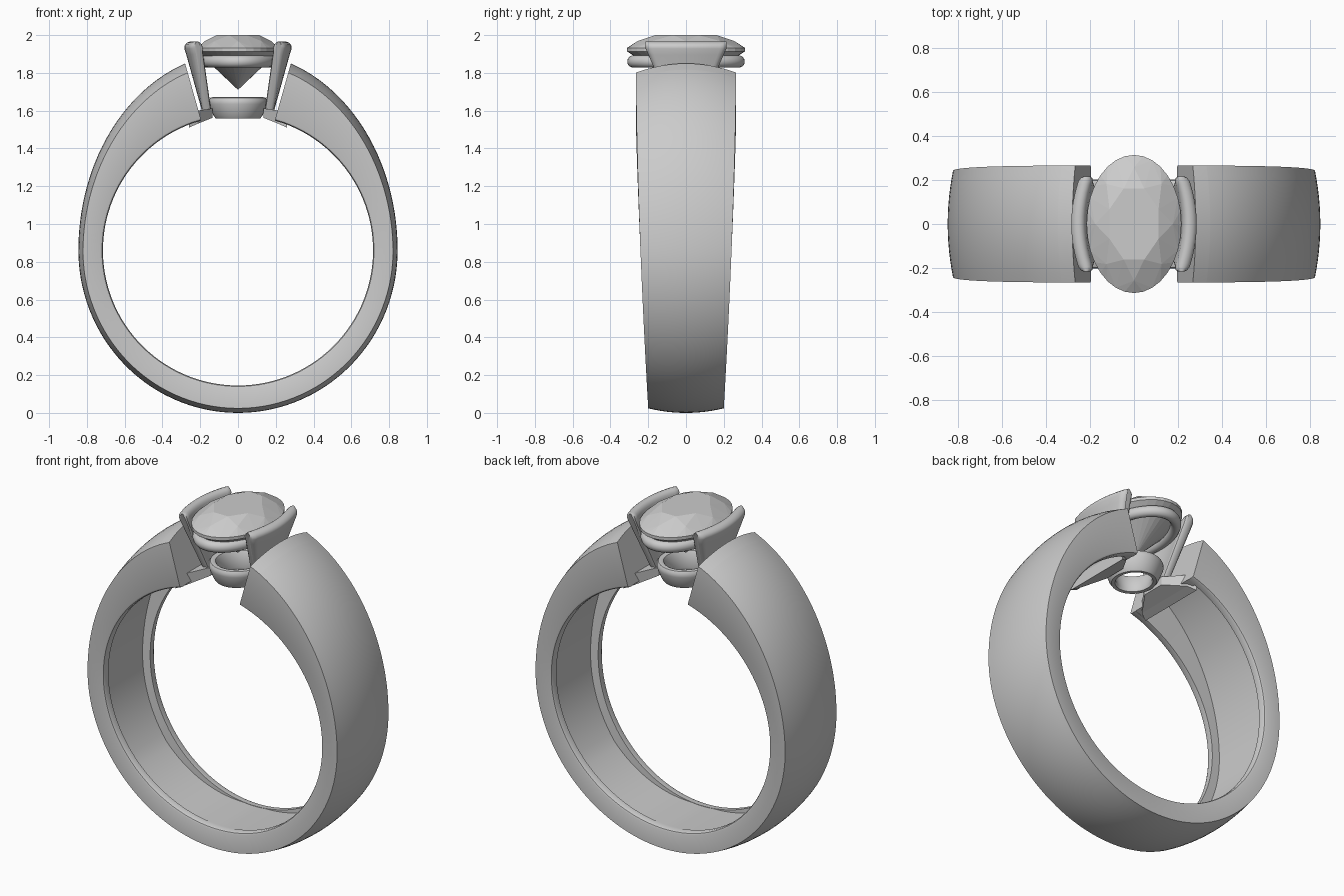
import bpy, bmesh
from math import sin, cos, pi, radians, hypot

if "Cube" in bpy.data.objects:
    bpy.data.objects.remove(bpy.data.objects["Cube"])

CZ = 0.86      # height of the finger hole's centre
RI = 0.715     # finger hole radius


def finish(name, bm, angle=30):
    bmesh.ops.recalc_face_normals(bm, faces=bm.faces)
    me = bpy.data.meshes.new(name)
    bm.to_mesh(me)
    bm.free()
    ob = bpy.data.objects.new(name, me)
    bpy.context.collection.objects.link(ob)
    if angle:
        bpy.ops.object.select_all(action='DESELECT')
        ob.select_set(True)
        bpy.context.view_layer.objects.active = ob
        bpy.ops.object.shade_smooth_by_angle(angle=radians(angle))
    return ob


def loft(name, rings, loop=False, angle=30):
    """Skin closed cross-sections; cap the ends unless they loop round."""
    bm = bmesh.new()
    vs = [[bm.verts.new(p) for p in r] for r in rings]
    n, m = len(vs), len(vs[0])
    for i in range(n if loop else n - 1):
        a, b = vs[i], vs[(i + 1) % n]
        for j in range(m):
            k = (j + 1) % m
            bm.faces.new((a[j], a[k], b[k], b[j]))
    if not loop:
        bm.faces.new(vs[0])
        bm.faces.new(vs[-1])
    return finish(name, bm, angle)


def oval(name, profile, extra_y):
    """Sweep a (radius, z) profile round an oval."""
    rings = []
    for i in range(64):
        a = 2 * pi * i / 64
        rings.append([(r * cos(a), (r + extra_y) * sin(a), z) for r, z in profile])
    return loft(name, rings, loop=True, angle=40)


# Band: domed outside, flat sides, hollowed shoulders
def band_section(deg, hollow):
    a = radians(deg)                       # 0 = bottom of the ring
    dx, dz = sin(a), -cos(a)
    b = 1.049 if dz > 0 else 0.86
    R = 1 / hypot(dx / 0.845, dz / b)
    up = max(0, (dz + 0.1) / 1.1)
    t = min(1, max(0, (CZ + R * dz) / 1.85))
    w = 0.2 + 0.065 * (1 - (1 - t) ** 1.6)
    dome = 0.024 + 0.028 * up ** 2
    hw = w - 0.045
    ramp = min(1, max(0, (abs(deg) - 5) / 45))
    dep = max(0.002, (R - RI - 0.08) * ramp) if hollow else 0.002
    prof = [(w * s / 6, R - dome * (s / 6) ** 2) for s in range(-6, 7)]
    half = [(w, RI + 0.014), (w - 0.004, RI + 0.005), (w - 0.014, RI),
            (hw, RI), (hw, RI + dep)]
    prof += half + [(-y, r) for y, r in reversed(half)]
    return [(r * dx, y, CZ + r * dz) for y, r in prof]


END = 164.2
sections = [band_section(-END, False), band_section(-END + 4, False)]
N = 108
for i in range(N + 1):
    sections.append(band_section((-1 + 2 * i / N) * (END - 4.1), True))
sections += [band_section(END - 4, False), band_section(END, False)]
loft("band", sections)

# Curved side walls gripping the stone, and the feet joining them to the band
def wall_section(side, s, thick):
    pts = []
    prof = [(-0.022, 0.0), (-0.03, 0.9)]
    prof += [(-0.032 * cos(pi * k / 8), 1 + 0.09 * sin(pi * k / 8)) for k in range(9)]
    prof += [(0.03, 0.9), (0.022, 0.0)]
    for off, t in prof:
        y = s * (0.07 + 0.145 * min(t, 1))
        x = 0.168 + 0.084 * min(t, 1.05) - 0.85 * y * y + off * thick
        pts.append((side * x, y, 1.6 + 0.335 * t + off * thick * -0.2))
    return pts


for side, word in ((-1, "left"), (1, "right")):
    stations = [(-1, 0.45), (-0.97, 0.8), (-0.9, 1)]
    stations += [(k / 6, 1) for k in range(-5, 6)]
    stations += [(0.9, 1), (0.97, 0.8), (1, 0.45)]
    loft(word + "_side_wall", [wall_section(side, s, th) for s, th in stations], angle=40)
    foot = []
    for x, y, z0, z1 in ((0.135, 0.07, 1.562, 1.612), (0.215, 0.19, 1.53, 1.6),
                         (0.26, 0.215, 1.51, 1.575)):
        foot.append([(side * x, -y, z0), (side * x, y, z0),
                     (side * x, y, z1), (side * x, -y, z1)])
    loft(word + "_foot", foot, angle=0)

# Oval rail under the stone
oval("stone_rail", [(0.176 + 0.03 * cos(2 * pi * k / 14), 1.86 + 0.032 * sin(2 * pi * k / 14))
                    for k in range(14)], 0.105)

# Small tapered collar at the base of the setting
oval("base_collar", [(0.118, 1.558), (0.13, 1.575), (0.154, 1.635), (0.154, 1.655), (0.146, 1.668),
                     (0.132, 1.672), (0.118, 1.666), (0.11, 1.65), (0.092, 1.575), (0.098, 1.56)], 0.01)

# Faceted oval stone, hull of its facet corners
bm = bmesh.new()
for scale, z, n, shift in ((0.56, 2.0, 8, 0.5), (0.82, 1.968, 8, 0), (1, 1.932, 32, 0),
                           (1, 1.914, 32, 0), (0.28, 1.77, 8, 0), (0, 1.71, 1, 0)):
    for i in range(n):
        a = 2 * pi * (i + shift) / n
        bm.verts.new((0.215 * scale * cos(a), 0.313 * scale * sin(a), z))
bmesh.ops.convex_hull(bm, input=bm.verts)
bmesh.ops.dissolve_limit(bm, angle_limit=radians(1), verts=bm.verts, edges=bm.edges)
finish("stone", bm, 0)
